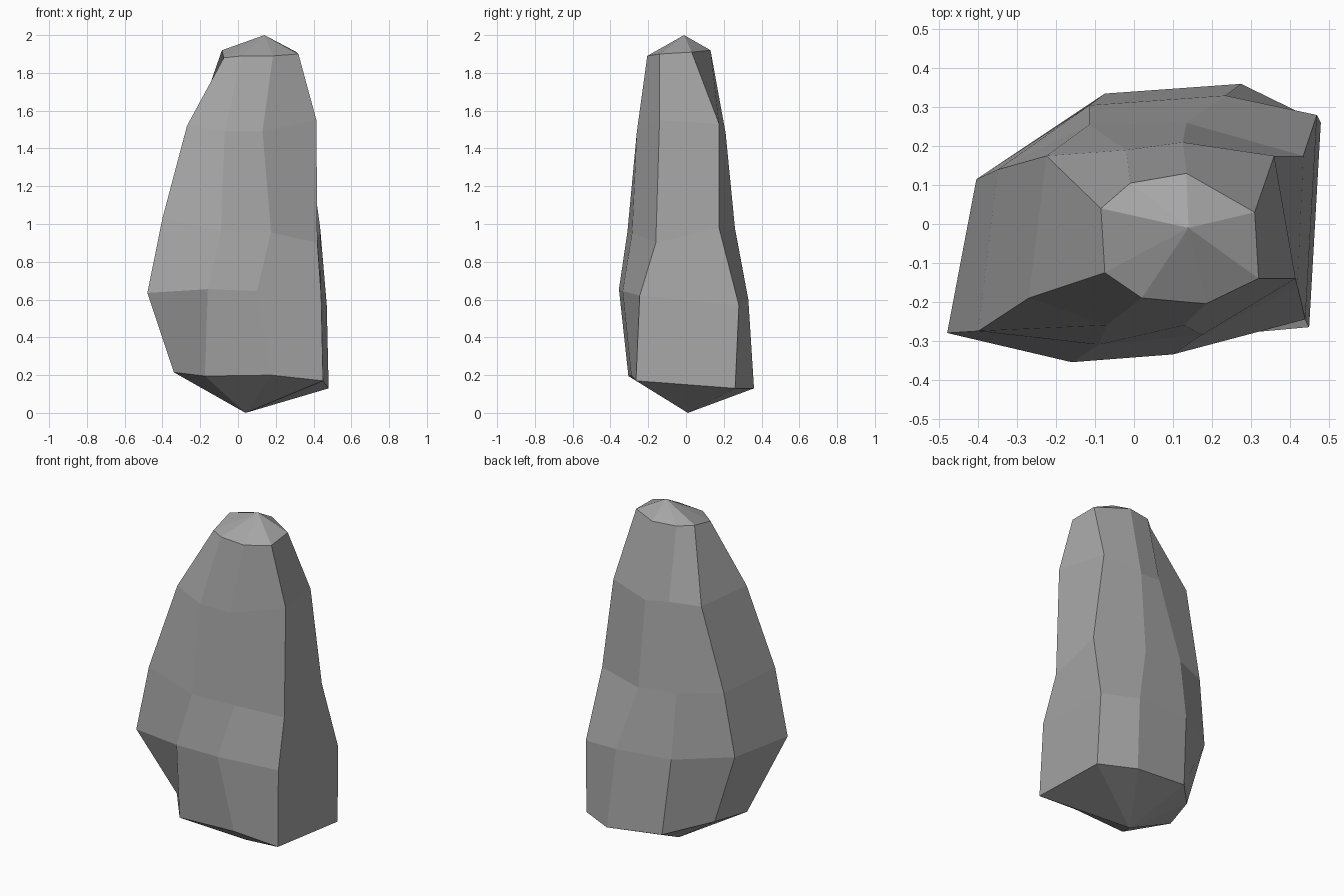
import bpy
import bmesh

# Remove only the default cube
default_cube = bpy.data.objects.get("Cube")
if default_cube is not None:
    bpy.data.objects.remove(default_cube, do_unlink=True)

SCALE = 0.01  # ridge profiles are written in hundredths of a unit


def flat_material(name, value):
    """Create a plain grey material with a matching viewport colour."""
    material = bpy.data.materials.new(name)
    material.use_nodes = True
    colour = (value, value, value, 1.0)
    material.diffuse_color = colour
    shader = next(node for node in material.node_tree.nodes if node.type == "BSDF_PRINCIPLED")
    shader.inputs["Base Color"].default_value = colour
    shader.inputs["Roughness"].default_value = 1.0
    return material


# Ridge profiles from the foot up, going round the boulder counter-clockwise
left_front = [(45, -26.5, 17), (44, -24.5, 62), (42, -16, 90), (41.5, -14, 55 + 100), (32, -14, 190)]
left_back = [(48, 26, 13), (47, 28, 57), (43.5, 17.5, 98), (36, 17.5, 153), (31, 3, 191)]
back_inner = [(27.5, 36, 13), (23.5, 33, 60), (13.5, 26, 97), (12.5, 21, 148), (13.5, 13, 192)]
back_outer = [(-7.5, 33.5, 17), (-11.5, 30.5, 62), (-11.5, 25.5, 100), (-2, 19, 150), (-1, 10.5, 192)]
right_back = [(-27.5, 12, 22), (-40.5, 11.5, 64), (-35, 14, 102), (-22.5, 17.5, 152), (-8.5, 4, 192)]
right_front = [(-34, -9.5, 21.5), (-48, -28, 63.5), (-40, -27.5, 103), (-27, -19, 152), (-7.5, -12.5, 188)]
front_outer = [(-17.5, -30.5, 19.5), (-16, -35.5, 65.5), (-9, -31, 96), (-7, -26, 149), (2, -19, 189)]
front_inner = [(17.5, -29, 20), (10, -33.5, 64.5), (17.5, -28.5, 95.5), (13, -26, 149), (18.5, -20.5, 189)]

ridges = [left_front, left_back, back_inner, back_outer,
          right_back, right_front, front_outer, front_inner]
foot_point = (4, 1, 0)
peak_point = (14, -1, 200)


def add_point(mesh_builder, point):
    return mesh_builder.verts.new([coordinate * SCALE for coordinate in point])


def build_boulder(name, material):
    """Skin neighbouring ridges with quads and close both ends with fans."""
    builder = bmesh.new()
    foot = add_point(builder, foot_point)
    peak = add_point(builder, peak_point)
    columns = [[add_point(builder, point) for point in ridge] for ridge in ridges]

    for index, column in enumerate(columns):
        following = columns[(index + 1) % len(columns)]
        # Side facets
        for level in range(len(column) - 1):
            builder.faces.new((column[level], following[level],
                               following[level + 1], column[level + 1]))
        # Pointed underside and crown
        builder.faces.new((foot, following[0], column[0]))
        builder.faces.new((column[-1], following[-1], peak))

    bmesh.ops.recalc_face_normals(builder, faces=builder.faces)
    for face in builder.faces:
        face.smooth = False

    mesh = bpy.data.meshes.new(name)
    builder.to_mesh(mesh)
    builder.free()
    mesh.materials.append(material)
    boulder = bpy.data.objects.new(name, mesh)
    bpy.context.collection.objects.link(boulder)
    return boulder


# Tall faceted standing stone
build_boulder("standing_rock", flat_material("stone grey", 0.38))
